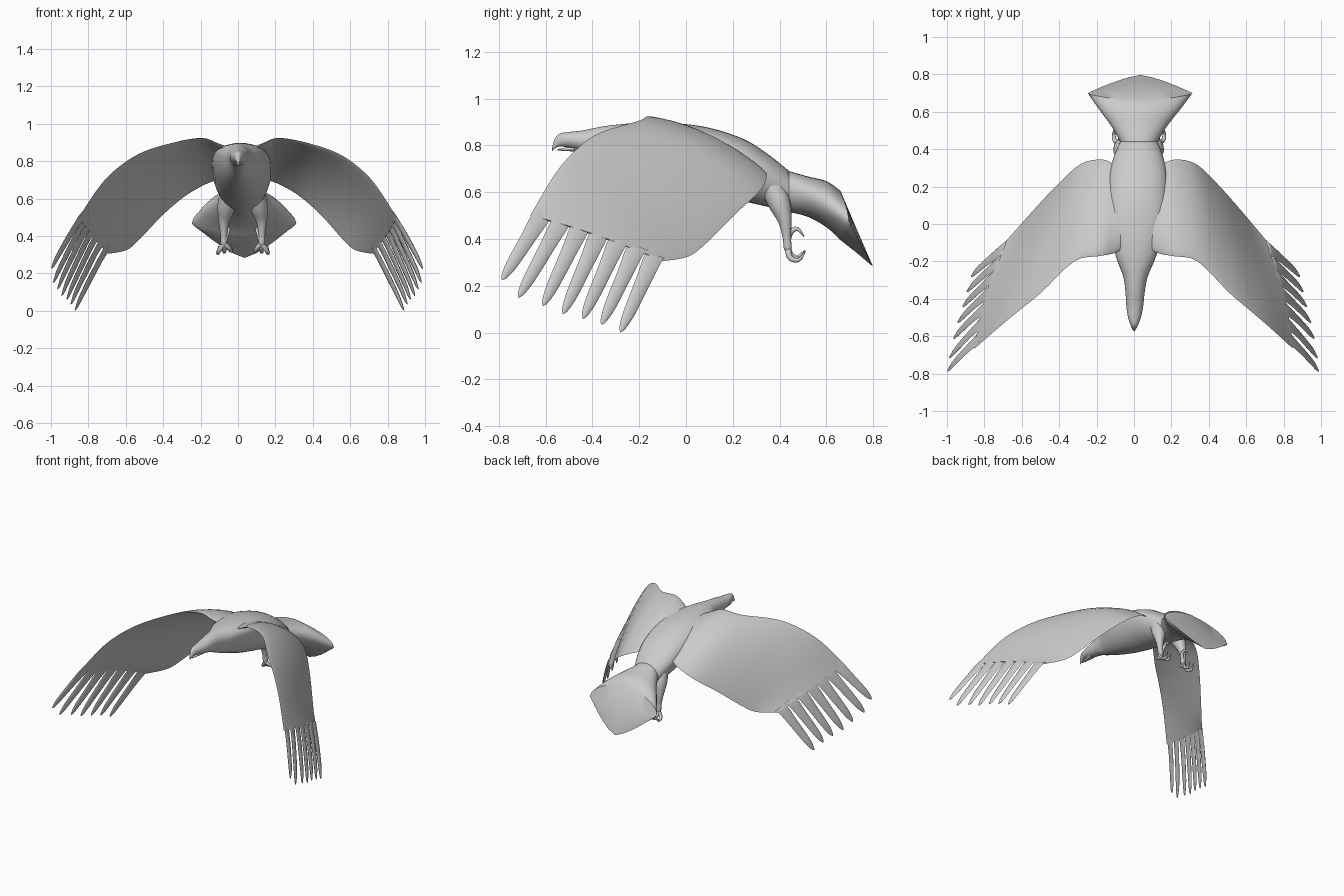
import bpy, bmesh, math
from mathutils import Vector

if "Cube" in bpy.data.objects:
    bpy.data.objects.remove(bpy.data.objects["Cube"])


def spline(rows, n):
    """Catmull-Rom resampling of rows of numbers, n steps per span."""
    out = []
    for i in range(len(rows) - 1):
        a, b, c, d = (rows[max(0, min(len(rows) - 1, i + k))] for k in (-1, 0, 1, 2))
        for j in range(n):
            t = j / n
            out.append([q + 0.5 * t * (r - p + t * (2*p - 5*q + 4*r - s + t * (3*(q - r) + s - p)))
                        for p, q, r, s in zip(a, b, c, d)])
    out.append(list(rows[-1]))
    return out


def loft(bm, rings, side=1):
    """Skin closed rings; side mirrors, and the bird is yawed very slightly."""
    grid = [[bm.verts.new((side * p[0] + 0.015 + 0.025 * p[1], p[1], p[2])) for p in r] for r in rings]
    n = len(grid[0])
    for a, b in zip(grid, grid[1:]):
        for k in range(n):
            bm.faces.new((a[k], a[(k + 1) % n], b[(k + 1) % n], b[k]))
    bm.faces.new(grid[0])
    bm.faces.new(grid[-1][::-1])


def finish(bm, name, angle=50):
    bmesh.ops.remove_doubles(bm, verts=bm.verts, dist=0.0005)
    bmesh.ops.recalc_face_normals(bm, faces=bm.faces)
    me = bpy.data.meshes.new(name)
    bm.to_mesh(me)
    bm.free()
    ob = bpy.data.objects.new(name, me)
    bpy.context.collection.objects.link(ob)
    bpy.ops.object.select_all(action='DESELECT')
    ob.select_set(True)
    bpy.context.view_layer.objects.active = ob
    bpy.ops.object.shade_smooth_by_angle(angle=math.radians(angle))


def section_loft(bm, rows, sides=28):
    """Rows: y, side y offset, half width, z top, z side, z bottom, optional pointedness."""
    rings = []
    for y, dy, hw, zt, zs, zb, *rest in rows:
        mix = rest[0] if rest else 0
        ring = []
        for k in range(sides):
            c, s = math.cos(2 * math.pi * k / sides), math.sin(2 * math.pi * k / sides)
            s = s * (1 - mix) + math.copysign(1 - abs(c) ** 1.35, s) * mix
            ring.append((hw * c, y + dy * abs(c) ** (2 - 0.65 * mix),
                         zs + s * ((zt - zs) if s > 0 else (zs - zb))))
        rings.append(ring)
    loft(bm, rings)


def tube(bm, rows, side, sides=10):
    """Rows: x, y, z, radius."""
    pts = spline(rows, 4)
    rings = []
    for i, p in enumerate(pts):
        t = (Vector(pts[min(i + 1, len(pts) - 1)][:3]) - Vector(pts[max(i - 1, 0)][:3])).normalized()
        u = t.cross(Vector((1, 0.1, 0))).normalized()
        v = t.cross(u)
        rings.append([Vector(p[:3]) + max(p[3], 0.001) * (u * math.cos(a) + v * math.sin(a))
                      for a in (2 * math.pi * k / sides for k in range(sides))])
    loft(bm, rings, side)


# Body from hooked beak to rump: flat broad back, narrower belly
body = [(-.572, 0, .003, .79, .782, .775), (-.562, 0, .01, .825, .805, .785),
        (-.54, 0, .02, .850, .82, .795), (-.50, 0, .034, .857, .825, .79),
        (-.44, 0, .045, .864, .82, .775), (-.36, 0, .052, .88, .825, .755),
        (-.28, 0, .066, .89, .825, .72), (-.18, 0, .105, .897, .835, .68),
        (-.05, 0, .14, .895, .83, .635), (.10, 0, .155, .875, .80, .595),
        (.25, 0, .155, .825, .735, .56), (.36, 0, .132, .755, .67, .535),
        (.44, 0, .10, .69, .61, .515)]
# Drooping fan tail
tail = [(.44, 0, .10, .69, .61, .515, 0), (.52, 0, .147, .667, .585, .495, 0),
        (.60, .01, .215, .647, .535, .45, .1), (.66, .035, .277, .606, .475, .395, .3)]
bm = bmesh.new()
section_loft(bm, spline(body, 4))
finish(bm, "body")
bm = bmesh.new()
section_loft(bm, spline(tail, 4) + [(.73, -.03, .28, .44, .47, .34, .7),
                                    (.797, -.097, .28, .287, .47, .283, 1)])
finish(bm, "tail", 35)
bm = bmesh.new()
section_loft(bm, [(-.55, 0, .004, .784, .781, .778), (-.52, 0, .014, .79, .783, .776),
                  (-.44, 0, .025, .80, .785, .772)], 12)
finish(bm, "lower_beak")

# Wing edges, root to wrist
lead = spline([(.08, -.14, .87), (.13, -.16, .895), (.20, -.172, .922), (.33, -.20, .905), (.50, -.365, .855),
               (.62, -.465, .785), (.73, -.558, .68), (.85, -.665, .50)], 4)
trail = spline([(.08, .28, .72), (.13, .32, .70), (.20, .345, .675), (.31, .32, .61), (.43, .21, .505),
                (.54, .09, .385), (.61, .01, .325), (.705, -.10, .305)], 4)
N = len(lead)


def wing_frame(i):
    l, t = Vector(lead[i]), Vector(trail[i])
    a, b = max(i - 1, 0), min(i + 1, N - 1)
    span = (Vector(lead[b]) + Vector(trail[b]) - Vector(lead[a]) - Vector(trail[a])).normalized()
    return l, t - l, span.cross(t - l).normalized()


def wing_point(i, u):
    l, chord, n = wing_frame(i)
    return l + chord * u + n * ((0.15 - 0.07 * i / N) * u * (1 - u))


# Primary feather tips, leading to trailing
tips = [(.993, -.785, .225), (.985, -.715, .15), (.965, -.61, .115), (.945, -.525, .08),
        (.92, -.44, .06), (.90, -.36, .035), (.88, -.28, .002)]

for side, label in ((1, "right"), (-1, "left")):
    # Cambered wing blade, thinning to a membrane at the feather bases
    bm = bmesh.new()
    rings = []
    for i in range(N):
        n = wing_frame(i)[2]
        thick = 0.022 - 0.017 * i / N
        ring = []
        for k in range(28):
            a = 2 * math.pi * k / 28
            u = 0.5 - 0.5 * math.cos(a)
            ring.append(wing_point(i, u) + n * thick * math.sin(a) * (1.1 - 0.8 * u))
        rings.append(ring)
    loft(bm, rings, side)
    finish(bm, label + "_wing", 60)

    # Separated primary feathers, buried in the blade at their bases
    bm = bmesh.new()
    for f, tip in enumerate(tips):
        u = (f + 0.5) / len(tips)
        _, chord, n = wing_frame(N - 1)
        w = chord.normalized()
        p0, p1, p3 = wing_point(N - 2, u), wing_point(N - 1, u), Vector(tip)
        path = [(*p0, .034, .001), (*p1, .041, .004), (*(p1.lerp(p3, .3) + n * .004), .034, .008),
                (*(p1.lerp(p3, .75) + n * .004), .026, .008), (*p1.lerp(p3, .94), .014, .005), (*p3, .002, .001)]
        rings = []
        for x, y, z, h, t in spline(path, 3):
            c = Vector((x, y, z))
            rings.append([c + w * h * math.cos(a) + n * t * math.sin(a)
                          for a in (2 * math.pi * k / 8 for k in range(8))])
        loft(bm, rings, side)
    finish(bm, label + "_primary_feathers", 60)

    # Leg with thigh, shank and curled talons
    bm = bmesh.new()
    tube(bm, [(.075, .37, .62, .05), (.088, .40, .55, .048), (.10, .422, .48, .03),
              (.102, .43, .41, .018), (.102, .435, .36, .017), (.102, .437, .345, .006)], side, 14)
    for toe in ([(.10, .43, .37, .014), (.08, .445, .425, .012), (.08, .475, .443, .009), (.08, .505, .41, .002)],
                [(.10, .435, .36, .014), (.128, .445, .32, .012), (.135, .48, .31, .009), (.132, .51, .345, .002)],
                [(.10, .435, .36, .014), (.10, .45, .33, .012), (.10, .485, .315, .009), (.10, .51, .35, .002)],
                [(.10, .435, .36, .014), (.075, .445, .335, .012), (.062, .475, .32, .009), (.065, .505, .35, .002)]):
        tube(bm, toe, side, 8)
    finish(bm, label + "_leg")
